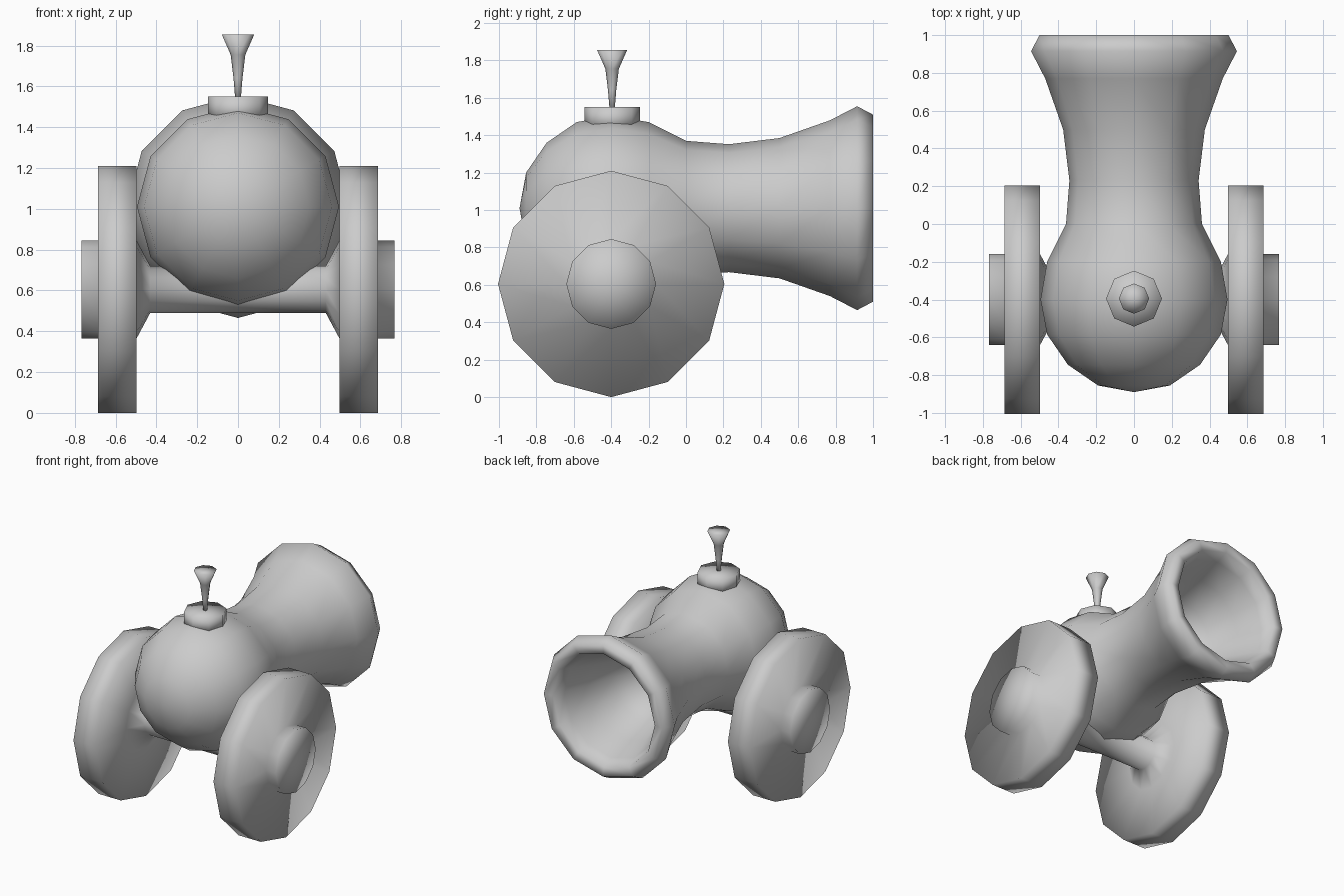
import bpy, bmesh, math
from mathutils import Vector

if "Cube" in bpy.data.objects:
    bpy.data.objects.remove(bpy.data.objects["Cube"])


def lathe(name, profile, sides, origin, axis, u, v):
    """Spin (along, radius) points round an axis; radius 0 makes a pole."""
    bm = bmesh.new()
    o, a, u, v = map(Vector, (origin, axis, u, v))
    rings = []
    for d, r in profile:
        if r == 0:
            rings.append([bm.verts.new(o + a * d)])
            continue
        ring = []
        for i in range(sides):
            t = 2 * math.pi * i / sides
            ring.append(bm.verts.new(o + a * d + r * (u * math.cos(t) + v * math.sin(t))))
        rings.append(ring)
    for p, q in zip(rings, rings[1:]):
        for i in range(sides):
            j = (i + 1) % sides
            if len(p) == 1:
                bm.faces.new((p[0], q[i], q[j]))
            elif len(q) == 1:
                bm.faces.new((p[i], q[0], p[j]))
            else:
                bm.faces.new((p[i], q[i], q[j], p[j]))
    bmesh.ops.recalc_face_normals(bm, faces=bm.faces)
    for f in bm.faces:
        f.smooth = True
    mesh = bpy.data.meshes.new(name)
    bm.to_mesh(mesh)
    bm.free()
    obj = bpy.data.objects.new(name, mesh)
    bpy.context.collection.objects.link(obj)
    return obj


X, Y, Z = (1, 0, 0), (0, 1, 0), (0, 0, 1)

# Barrel: round breech, waisted neck, flared muzzle and hollow bore
barrel = [(-0.89, 0), (-0.855, 0.19), (-0.745, 0.35), (-0.585, 0.46),
          (-0.4, 0.495), (-0.2, 0.46), (0, 0.36), (0.23, 0.342),
          (0.5, 0.375), (0.77, 0.47), (0.915, 0.545), (1.0, 0.5),
          (0.99, 0.43), (0.9, 0.395), (0.72, 0.33), (0.5, 0.265),
          (0.36, 0.16), (0.32, 0)]
lathe("barrel", barrel, 12, (0, 0, 1.01), Y, X, Z)

# Axle with flared ends, wheels and hubs as one symmetric turned form
half = [(0.43, 0.115), (0.497, 0.24), (0.497, 0.605),
        (0.685, 0.605), (0.685, 0.24), (0.768, 0.24), (0.768, 0)]
axle = [(-d, r) for d, r in reversed(half)] + half
lathe("wheels_and_axle", axle, 12, (0, -0.4, 0.605), X, Y, Z)

# Fuse collar and flared fuse on top of the breech
collar = [(1.43, 0), (1.43, 0.148), (1.55, 0.148), (1.55, 0)]
lathe("fuse_collar", collar, 8, (0, -0.395, 0), Z, X, Y)
fuse = [(1.53, 0), (1.53, 0.013), (1.64, 0.022), (1.755, 0.036),
        (1.855, 0.08), (1.855, 0)]
lathe("fuse", fuse, 8, (0, -0.395, 0), Z, X, Y)
